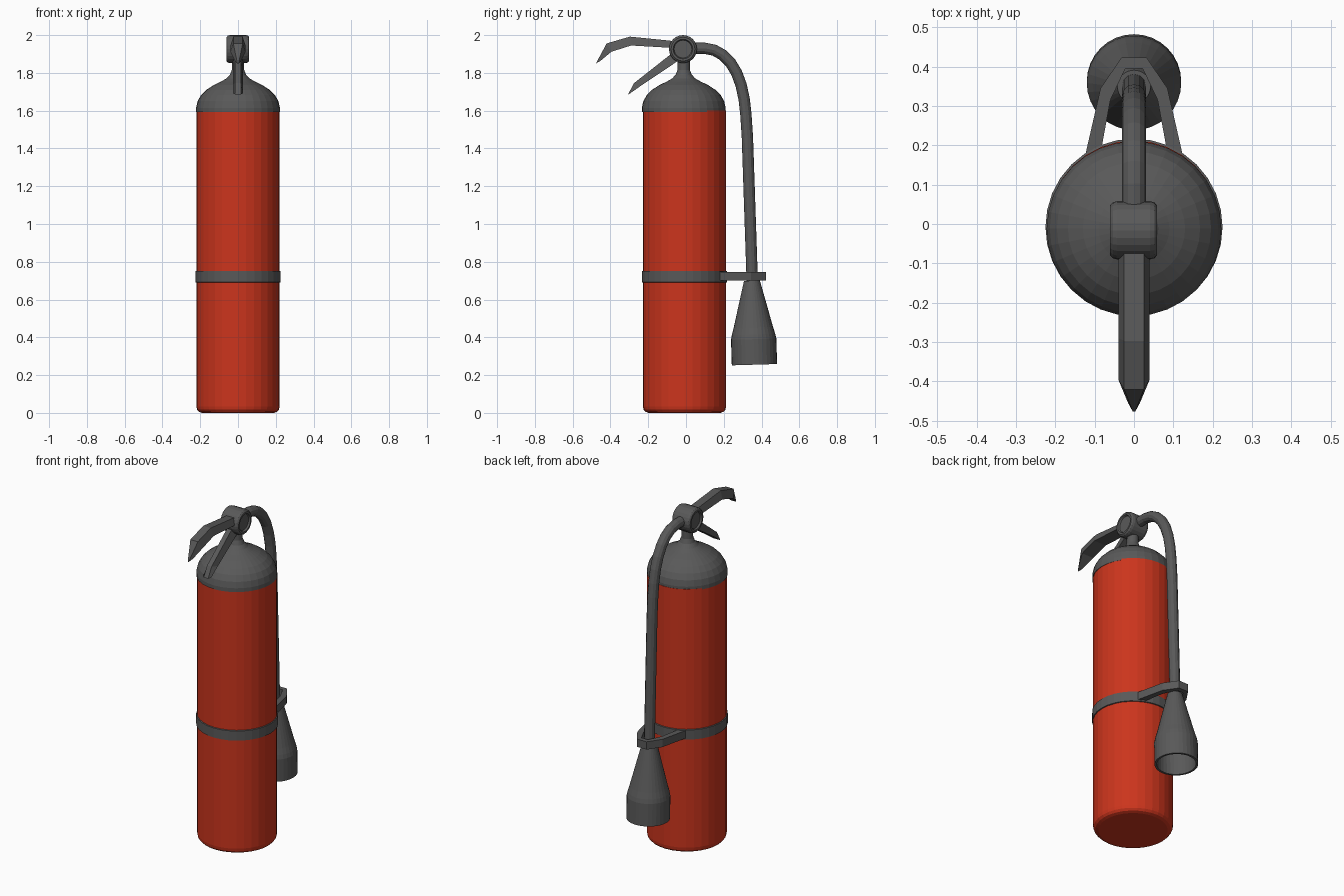
import bpy, bmesh, math
from mathutils import Matrix, Vector

if "Cube" in bpy.data.objects:
    bpy.data.objects.remove(bpy.data.objects["Cube"])


def material(name, rgb):
    m = bpy.data.materials.new(name)
    m.diffuse_color = (*rgb, 1)
    m.use_nodes = True
    m.node_tree.nodes["Principled BSDF"].inputs["Base Color"].default_value = m.diffuse_color
    return m


RED = material("red_paint", (0.6, 0.035, 0.012))
GREY = material("dark_grey", (0.1, 0.1, 0.1))


def finish(name, bm, mat):
    bmesh.ops.recalc_face_normals(bm, faces=bm.faces)
    me = bpy.data.meshes.new(name)
    bm.to_mesh(me)
    bm.free()
    me.materials.append(mat)
    ob = bpy.data.objects.new(name, me)
    bpy.context.collection.objects.link(ob)
    return ob


def lathe(name, profile, mat, matrix=Matrix(), n=32, loop=False):
    """Revolve (radius, height) points; open profiles get flat end caps."""
    bm = bmesh.new()
    rings = [[bm.verts.new(matrix @ Vector((r * math.cos(2 * math.pi * i / n),
                                            r * math.sin(2 * math.pi * i / n), z)))
              for i in range(n)] for r, z in profile]
    pairs = list(zip(rings, rings[1:]))
    if loop:
        pairs.append((rings[-1], rings[0]))
    for a, b in pairs:
        for i in range(n):
            j = (i + 1) % n
            bm.faces.new((a[i], a[j], b[j], b[i]))
    if not loop:
        bm.faces.new(rings[0])
        bm.faces.new(rings[-1])
    return finish(name, bm, mat)


def lever(name, stations):
    """Loft trapezoid sections: (top y, top z, bottom y, bottom z, top half width, bottom half width)."""
    bm = bmesh.new()
    rings = [[bm.verts.new(p) for p in ((-wt, yt, zt), (wt, yt, zt), (wb, yb, zb), (-wb, yb, zb))]
             for yt, zt, yb, zb, wt, wb in stations]
    for a, b in zip(rings, rings[1:]):
        for i in range(4):
            j = (i + 1) % 4
            bm.faces.new((a[i], a[j], b[j], b[i]))
    bm.faces.new(rings[0])
    bm.faces.new(rings[-1])
    return finish(name, bm, GREY)


AXIS = Matrix.Translation((0, -0.008, 0))

# Red tank with rounded bottom edge
lathe("tank", [(0.19, 0), (0.207, 0.006), (0.217, 0.018), (0.22, 0.035), (0.22, 1.6)], RED, AXIS)

# Grey shoulder dome flowing into the neck
lathe("shoulder", [(0.222, 1.592), (0.222, 1.615), (0.214, 1.65), (0.196, 1.682), (0.168, 1.71),
                   (0.13, 1.735), (0.09, 1.754), (0.062, 1.77), (0.043, 1.79), (0.033, 1.815),
                   (0.031, 1.9)], GREY, Matrix.Translation((0, -0.012, 0)))

# Strap around the tank
lathe("strap", [(0.215, 0.688), (0.225, 0.692), (0.225, 0.75), (0.215, 0.755)], GREY, AXIS, loop=True)

# Valve head: sideways drum with rounded rims and recessed ends
half = [(0.047, 0.05), (0.052, 0.06), (0.063, 0.06), (0.071, 0.053), (0.074, 0.042)]
drum = [(r, -h) for r, h in half] + [(r, h) for r, h in reversed(half)]
lathe("valve_head", drum, GREY,
      Matrix.Translation((-0.001, -0.016, 1.926)) @ Matrix.Rotation(math.pi / 2, 4, 'Y'), n=24)

# Upper handle and lower squeeze lever
lever("handle", [(-0.03, 1.965, -0.03, 1.93, 0.025, 0.04), (-0.297, 1.992, -0.29, 1.945, 0.025, 0.04),
                 (-0.42, 1.956, -0.395, 1.912, 0.025, 0.04), (-0.477, 1.85, -0.455, 1.862, 0.003, 0.015)])
lever("squeeze_lever", [(-0.06, 1.915, -0.04, 1.865, 0.015, 0.027), (-0.275, 1.746, -0.23, 1.738, 0.015, 0.027),
                        (-0.307, 1.686, -0.295, 1.692, 0.015, 0.027)])

# Hose
path = [(0.03, 1.93), (0.10, 1.93), (0.15, 1.92), (0.195, 1.895), (0.235, 1.855), (0.268, 1.80),
        (0.292, 1.735), (0.308, 1.66), (0.317, 1.58), (0.325, 1.46), (0.352, 0.66)]
cu = bpy.data.curves.new("hose", 'CURVE')
cu.dimensions = '3D'
cu.bevel_depth = 0.03
cu.bevel_resolution = 4
cu.use_fill_caps = True
sp = cu.splines.new('POLY')
sp.points.add(len(path) - 1)
for p, (y, z) in zip(sp.points, path):
    p.co = (0, y, z, 1)
sp.use_smooth = False
cu.materials.append(GREY)
bpy.context.collection.objects.link(bpy.data.objects.new("hose", cu))

# Discharge horn, hollow and open at the bottom
lathe("horn", [(0.02, 0), (0.042, 0), (0.105, -0.25), (0.115, -0.285), (0.12, -0.31), (0.12, -0.445),
               (0.108, -0.445), (0.108, -0.30), (0.03, -0.04)], GREY,
      Matrix.Translation((0, 0.349, 0.7)) @ Matrix.Rotation(0.03, 4, 'X'))

# Bracket arms holding the hose, mirrored outline
left = [(-0.085, 0.18), (-0.125, 0.17), (-0.085, 0.345), (-0.032, 0.423)]
inner = [(-0.022, 0.395), (-0.06, 0.315)]
right = [(-x, y) for x, y in reversed(left)]
inner_right = [(-x, y) for x, y in reversed(inner)]
bm = bmesh.new()
outline = left + right + inner_right + inner
face = bm.faces.new([bm.verts.new((x, y, 0.7)) for x, y in outline])
ext = bmesh.ops.extrude_face_region(bm, geom=[face], use_keep_orig=True)
bmesh.ops.translate(bm, vec=(0, 0, 0.047),
                    verts=[g for g in ext["geom"] if isinstance(g, bmesh.types.BMVert)])
finish("hose_bracket", bm, GREY)
